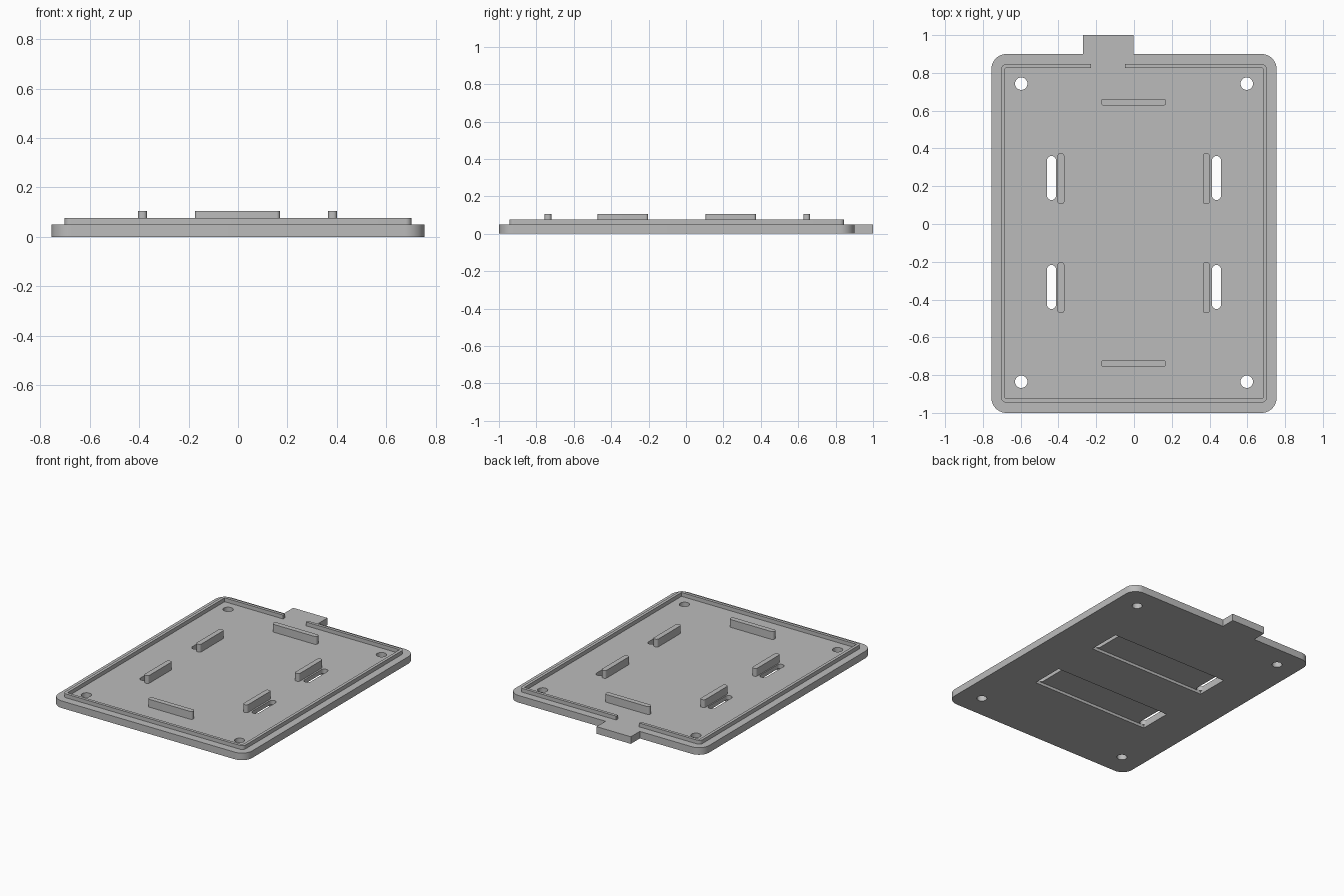
import bpy, bmesh
from math import cos, sin, pi, radians

cube = bpy.data.objects.get("Cube")
if cube:
    bpy.data.objects.remove(cube, do_unlink=True)

grey = bpy.data.materials.new("plain grey")
grey.use_nodes = True
GREY = (0.5, 0.5, 0.5, 1)
grey.diffuse_color = GREY
grey.node_tree.nodes["Principled BSDF"].inputs["Base Color"].default_value = GREY


def slab(name, x0, x1, y0, y1, z0, z1, radius=0.0, steps=8):
    """Rectangle with rounded corners, extruded from z0 to z1."""
    corners = [(x1, y1, -1, -1), (x0, y1, 1, -1), (x0, y0, 1, 1), (x1, y0, -1, 1)]
    points = []
    for quarter, (x, y, sx, sy) in enumerate(corners):
        for i in range(steps + 1 if radius else 1):
            a = (quarter + i / steps) * pi / 2
            points.append((x + radius * (sx + cos(a)), y + radius * (sy + sin(a))))
    bm = bmesh.new()
    base = bm.faces.new([bm.verts.new((x, y, z0)) for x, y in points])
    top = bmesh.ops.extrude_face_region(bm, geom=[base])["geom"]
    bmesh.ops.translate(bm, vec=(0, 0, z1 - z0),
                        verts=[v for v in top if isinstance(v, bmesh.types.BMVert)])
    bmesh.ops.remove_doubles(bm, verts=bm.verts, dist=1e-5)
    bmesh.ops.recalc_face_normals(bm, faces=bm.faces)
    mesh = bpy.data.meshes.new(name)
    bm.to_mesh(mesh)
    bm.free()
    mesh.materials.append(grey)
    obj = bpy.data.objects.new(name, mesh)
    bpy.context.collection.objects.link(obj)
    return obj


def activate(obj):
    bpy.ops.object.select_all(action='DESELECT')
    obj.select_set(True)
    bpy.context.view_layer.objects.active = obj


def combine(target, tool, operation='DIFFERENCE'):
    """Apply a boolean and discard the tool object."""
    tool.hide_render = True
    mod = target.modifiers.new("boolean", 'BOOLEAN')
    mod.operation, mod.solver, mod.object = operation, 'EXACT', tool
    activate(target)
    bpy.ops.object.modifier_apply(modifier=mod.name)
    bpy.data.objects.remove(tool, do_unlink=True)


def smooth(obj):
    activate(obj)
    bpy.ops.object.shade_smooth_by_angle(angle=radians(30))


PLATE, RIM, RIDGE = 0.05, 0.077, 0.105
STRAPS = [(0.127, 0.36), (-0.45, -0.217)]

# Base plate with the rear tab
plate = slab("base_plate", -0.755, 0.755, -1, 0.9, 0, PLATE, 0.08, 12)
combine(plate, slab("tab", -0.27, -0.003, 0.8, 1, 0, PLATE), 'UNION')

# Corner screw holes
for x in (-0.597, 0.597):
    for y in (-0.835, 0.743):
        r = 0.033
        combine(plate, slab("hole", x - r, x + r, y - r, y + r, -0.1, 0.2, r))

# Strap slots and the shallow channels joining them underneath
for y0, y1 in STRAPS:
    for x in (-0.437, 0.437):
        combine(plate, slab("slot", x - 0.024, x + 0.024, y0, y1, -0.1, 0.2, 0.0239))
    combine(plate, slab("channel", -0.461, 0.461, y0, y1, -0.1, 0.02))
smooth(plate)

# Raised rim with an opening at the tab
rim = slab("rim", -0.703, 0.703, -0.945, 0.846, PLATE, RIM, 0.025)
combine(rim, slab("rim_inside", -0.682, 0.682, -0.924, 0.825, 0, 0.2, 0.004))
combine(rim, slab("rim_gap", -0.227, -0.048, 0.7, 1, 0, 0.2))
smooth(rim)

# Side locating ridges beside the slots
for end, y0, y1 in (("back", 0.105, 0.375), ("front", -0.472, -0.202)):
    for side, x in (("right", -0.387), ("left", 0.383)):
        smooth(slab(f"{end}_{side}_ridge", x - 0.018, x + 0.018, y0, y1, PLATE, RIDGE, 0.015))

# End locating ridges
for end, y in (("back", 0.645), ("front", -0.738)):
    smooth(slab(f"{end}_end_ridge", -0.175, 0.17, y - 0.018, y + 0.018, PLATE, RIDGE, 0.015))
